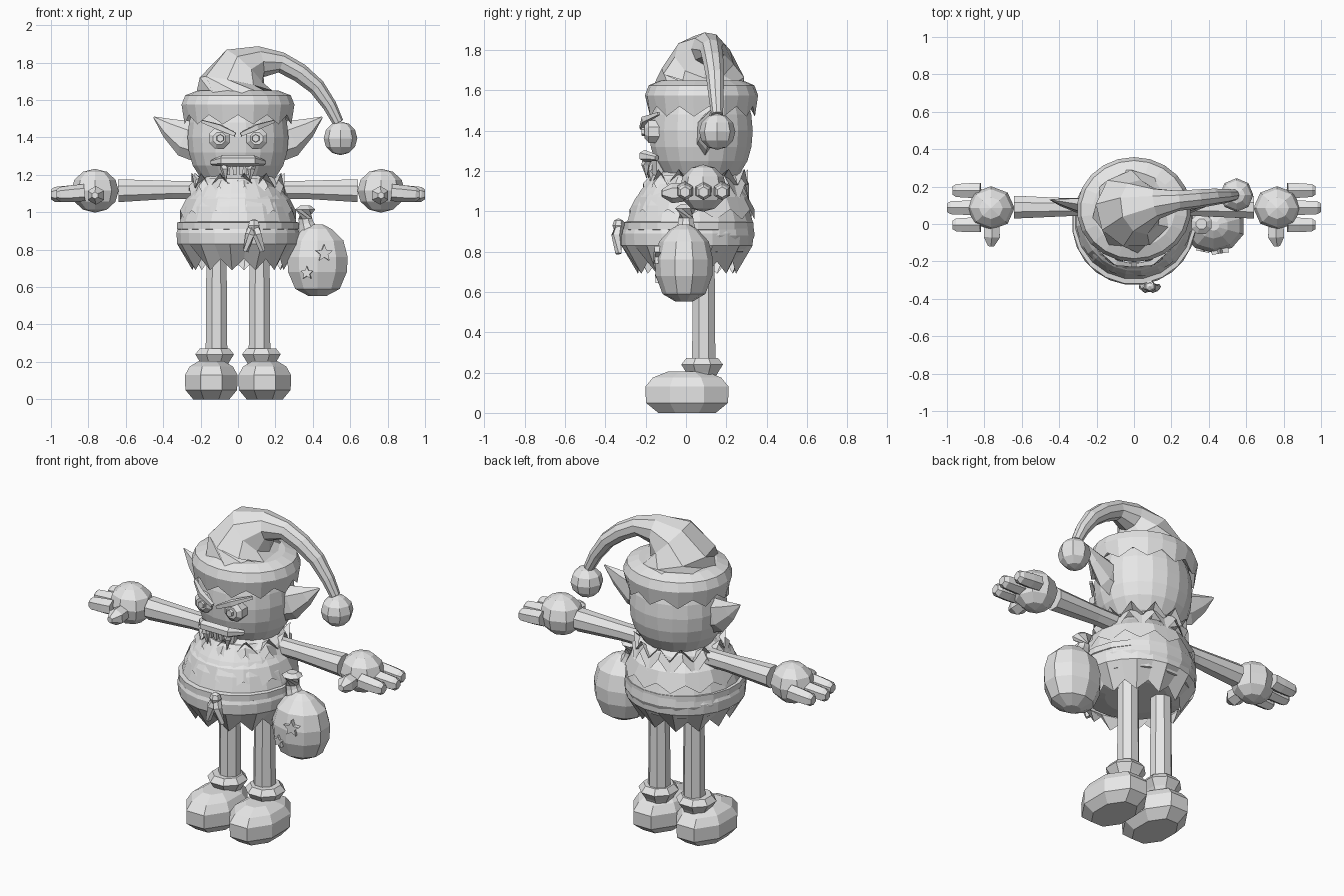
import bpy, bmesh, math
from mathutils import Vector, Matrix

if "Cube" in bpy.data.objects:
    bpy.data.objects.remove(bpy.data.objects["Cube"])

grey = bpy.data.materials.new("plain_grey")
grey.use_nodes = True
grey.diffuse_color = (0.8, 0.8, 0.8, 1)
grey.node_tree.nodes["Principled BSDF"].inputs["Base Color"].default_value = (0.8, 0.8, 0.8, 1)


def finish(name, bm):
    bmesh.ops.recalc_face_normals(bm, faces=bm.faces)
    mesh = bpy.data.meshes.new(name)
    bm.to_mesh(mesh)
    bm.free()
    mesh.materials.append(grey)
    ob = bpy.data.objects.new(name, mesh)
    bpy.context.collection.objects.link(ob)
    return ob


def loft(name, rings, cap_start=True, cap_end=True):
    bm = bmesh.new()
    rows = [[bm.verts.new(p) for p in ring] for ring in rings]
    n = len(rows[0])
    for a, b in zip(rows, rows[1:]):
        for i in range(n):
            j = (i + 1) % n
            bm.faces.new((a[i], a[j], b[j], b[i]))
    if cap_start:
        bm.faces.new(rows[0][::-1])
    if cap_end:
        bm.faces.new(rows[-1])
    return finish(name, bm)


def lathe(name, rows, n, x=0, y=0, wide=1, deep=1, caps=(True, True)):
    """Rows are (radius, height, drop of every second point)."""
    rings = []
    for r, z, drop in rows:
        ring = []
        for i in range(n):
            a = math.tau * (i + 0.5) / n
            ring.append((x + r * wide * math.cos(a), y + r * deep * math.sin(a), z - drop * (i % 2)))
        rings.append(ring)
    return loft(name, rings, *caps)


def tube(name, points, radii, n=6, flat=1.0):
    """Tapered tube along a path; flat squeezes it in depth."""
    pts = [Vector(p) for p in points]
    rings = []
    for i, p in enumerate(pts):
        t = pts[min(i + 1, len(pts) - 1)] - pts[max(i - 1, 0)]
        turn = t.to_track_quat('Z', 'Y')
        ring = []
        for k in range(n):
            a = math.tau * (k + 0.5) / n
            d = turn @ Vector((math.cos(a), math.sin(a), 0)) * radii[i]
            ring.append(p + Vector((d.x, d.y * flat, d.z)))
        rings.append(ring)
    return loft(name, rings)


def ball(name, centre, size, u=8, v=6):
    bm = bmesh.new()
    bmesh.ops.create_uvsphere(bm, u_segments=u, v_segments=v, radius=1)
    bmesh.ops.transform(bm, matrix=Matrix.Translation(centre) @ Matrix.Diagonal((*size, 1)), verts=bm.verts)
    return finish(name, bm)


def star(name, centre, r, turn):
    rings = []
    for depth in (0.03, 0):
        ring = []
        for i in range(10):
            a = math.tau * i / 10 + math.pi / 2
            q = r if i % 2 == 0 else r * 0.45
            ring.append(Vector((q * math.cos(a), depth, q * math.sin(a))))
        rings.append(ring)
    ob = loft(name, rings)
    ob.location = centre
    ob.rotation_euler.z = turn


# Tunic, belt and ragged hems
lathe("torso", [(.17, .77, 0), (.29, .8, 0), (.325, .88, 0), (.315, .95, 0),
                (.29, 1.03, 0), (.25, 1.1, 0), (.19, 1.18, 0)], 20, y=.02)
lathe("skirt", [(.32, .92, 0), (.332, .89, 0), (.328, .83, 0), (.245, .75, .06)],
      24, y=.005, caps=(False, False))
lathe("belt", [(.31, .9, 0), (.33, .91, 0), (.33, .945, 0), (.3, .95, 0)], 20, y=.008)
lathe("tunic_hem", [(.22, 1.13, 0), (.28, 1.07, 0), (.312, 1.01, .05)],
      24, y=.03, caps=(False, False))
lathe("collar", [(.17, 1.2, 0), (.235, 1.17, .02), (.265, 1.14, .09)],
      24, y=.05, caps=(False, False))
lathe("collar_spikes", [(.18, 1.14, 0), (.25, 1.21, .08)], 24, y=.06, caps=(False, False))

# Belt knot with two hanging ends
ball("belt_knot", (.085, -.335, .93), (.035, .03, .035), 6, 4)
for s, side in ((1, "left"), (-1, "right")):
    tube(side + "_belt_end", [(.085, -.32, .95), (.085 + s * .02, -.345, .88), (.085 + s * .045, -.335, .79)],
         [.02, .026, .016], 5)

# Head and face
lathe("head", [(.15, 1.13, 0), (.2, 1.18, 0), (.245, 1.25, 0), (.266, 1.32, 0), (.273, 1.4, 0),
               (.265, 1.48, 0), (.24, 1.56, 0), (.15, 1.63, 0)], 20, y=.075, deep=.95)
for name, z, w, d, h in (("upper_lip", 1.275, .14, -.205, .03), ("lower_lip", 1.145, .075, -.165, .022)):
    tube(name, [(-w, d + .06, z - .01), (-w * .6, d, z), (w * .6, d, z), (w, d + .06, z - .01)],
         [h * .5, h, h, h * .5], 6)
tube("mouth", [(0, -.13, 1.25), (0, -.13, 1.15)], [.09, .07], 8, .5)
for i in range(4):
    tube("tooth_%d" % (i + 1), [((i - 1.5) * .035, -.185, 1.25), ((i - 1.5) * .035, -.18, 1.2)], [.017, .012], 4)

# Hat with drooping tail
lathe("hat_band", [(.255, 1.54, 0), (.288, 1.52, .05), (.305, 1.575, 0), (.285, 1.625, 0), (.22, 1.65, 0)],
      22, y=.077, deep=.92)
tube("hat", [(0, .075, 1.6), (.0, .08, 1.68), (.035, .09, 1.765), (.12, .11, 1.805), (.23, .125, 1.8),
             (.33, .135, 1.745), (.42, .145, 1.67), (.49, .15, 1.57), (.535, .155, 1.48)],
     [.245, .21, .15, .085, .056, .052, .046, .038, .03], 9)
ball("hat_pompom", (.548, .155, 1.395), (.09, .09, .09))

# Paired parts
for s, side in ((1, "left"), (-1, "right")):
    tube(side + "_ear", [(s * .2, .09, 1.375), (s * .28, .1, 1.395), (s * .37, .115, 1.45), (s * .45, .13, 1.508)],
         [.11, .1, .055, .004], 6, .45)
    tube(side + "_eye", [(s * .1, -.11, 1.395), (s * .1, -.185, 1.395), (s * .1, -.205, 1.395)], [.06, .06, .035], 8)
    tube(side + "_pupil", [(s * .095, -.19, 1.395), (s * .095, -.22, 1.395)], [.024, .02], 6)
    tube(side + "_brow", [(s * .19, -.135, 1.485), (s * .1, -.205, 1.455), (s * .015, -.22, 1.415)],
         [.01, .02, .014], 4)
    tube(side + "_fang", [(s * .075, -.19, 1.27), (s * .072, -.2, 1.23), (s * .065, -.195, 1.165)],
         [.024, .022, .002], 5)
    # Arm, hand, fingers and thumb
    tube(side + "_arm", [(s * .2, .09, 1.12), (s * .35, .09, 1.12), (s * .64, .09, 1.115)], [.052, .052, .066], 8)
    ball(side + "_hand", (s * .765, .085, 1.115), (.127, .117, .117))
    for i, reach in enumerate((.97, 1.0, .97)):
        y = -.005 + .092 * i
        tube("%s_finger_%d" % (side, i + 1), [(s * .82, y, 1.105), (s * .88, y, 1.1), (s * (reach - .02), y, 1.095),
             (s * reach, y, 1.095)], [.045, .045, .04, .026], 6)
    tube(side + "_thumb", [(s * .76, .0, 1.095), (s * .76, -.07, 1.09), (s * .765, -.12, 1.09)],
         [.045, .05, .018], 6)
    # Leg, cuff and boot
    tube(side + "_leg", [(s * .115, .088, .2), (s * .115, .088, .8)], [.063, .058], 8)
    lathe(side + "_boot_cuff", [(.07, .17, 0), (.085, .2, 0), (.112, .24, 0), (.085, .272, 0)], 8,
          x=s * .125, y=.08)
    lathe(side + "_boot", [(.105, 0, 0), (.15, .05, 0), (.152, .13, 0), (.125, .175, 0), (.07, .205, 0)], 8,
          x=s * .143, y=.005, deep=1.47)

# Sack with tied neck and star patches
lathe("sack", [(.05, .552, 0), (.125, .59, 0), (.165, .68, 0), (.17, .76, 0), (.145, .85, 0), (.08, .91, 0),
               (.03, .935, 0)], 10, x=.425, y=-.01, deep=.85)
tube("sack_neck", [(.385, 0, .88), (.365, 0, .94), (.36, 0, .965), (.36, 0, 1.015), (.36, 0, 1.035)],
     [.06, .042, .04, .058, .03], 8)
star("large_star", (.462, -.158, .78), .048, .15)
star("small_star", (.367, -.148, .675), .037, -.2)
